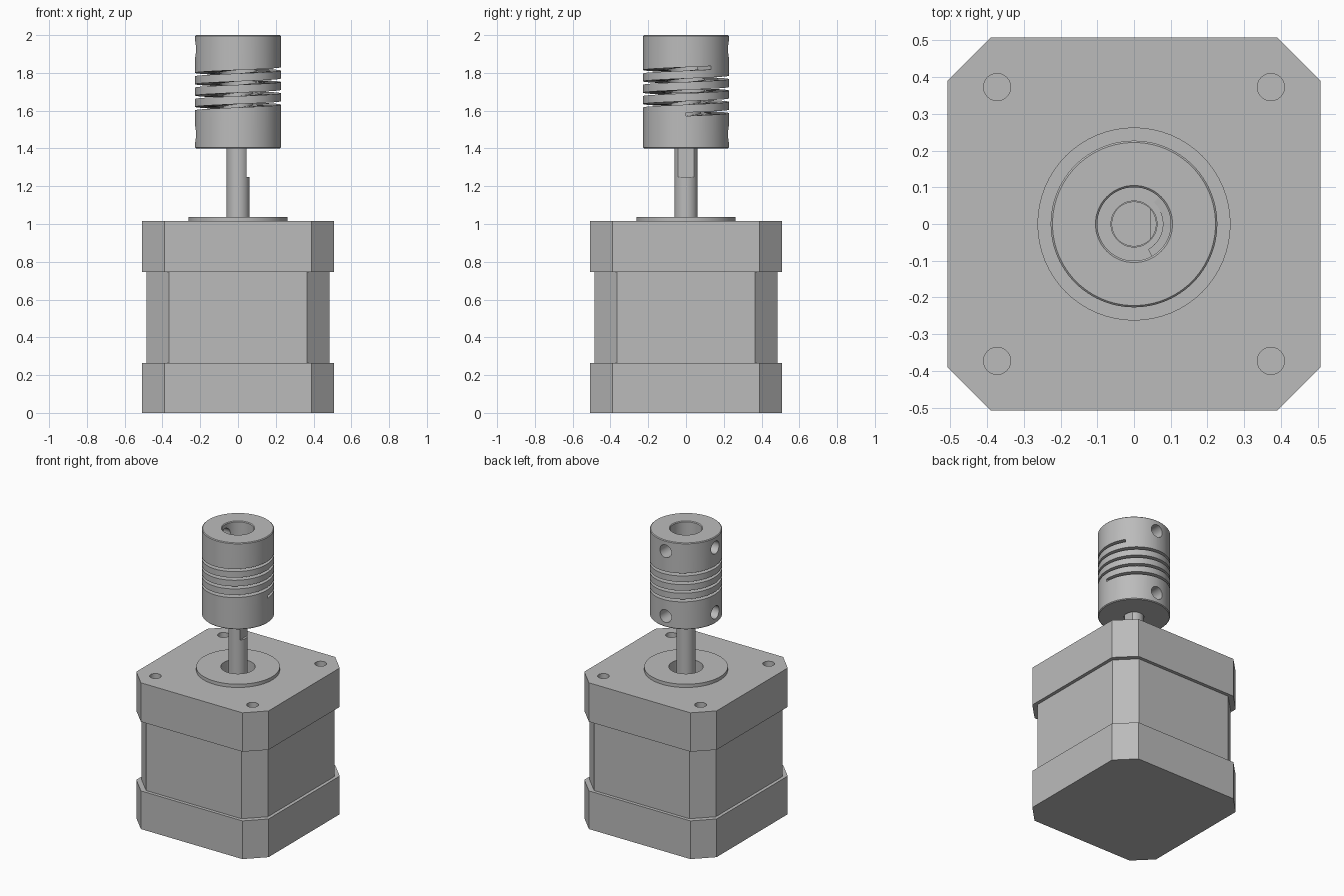
import bpy, bmesh, math
from mathutils import Matrix, Vector

cube = bpy.data.objects.get("Cube")
if cube:
    bpy.data.objects.remove(cube, do_unlink=True)

grey = bpy.data.materials.new("plain grey")
grey.use_nodes = True
grey.diffuse_color = (0.5, 0.5, 0.5, 1)
grey.node_tree.nodes["Principled BSDF"].inputs["Base Color"].default_value = (0.5, 0.5, 0.5, 1)


def finish(bm, name):
    bmesh.ops.recalc_face_normals(bm, faces=bm.faces)
    mesh = bpy.data.meshes.new(name)
    bm.to_mesh(mesh)
    bm.free()
    obj = bpy.data.objects.new(name, mesh)
    bpy.context.collection.objects.link(obj)
    mesh.materials.append(grey)
    return obj


def prism(name, half, flat, z0, z1):
    """Square block with chamfered corners."""
    bm = bmesh.new()
    corner = [(half, -flat), (half, flat)]
    verts = []
    for i in range(4):
        turn = Matrix.Rotation(i * math.pi / 2, 3, "Z")
        verts += [bm.verts.new(turn @ Vector((x, y, z0))) for x, y in corner]
    face = bm.faces.new(verts)
    top = bmesh.ops.extrude_face_region(bm, geom=[face])["geom"]
    moved = [v for v in top if isinstance(v, bmesh.types.BMVert)]
    bmesh.ops.translate(bm, verts=moved, vec=(0, 0, z1 - z0))
    return finish(bm, name)


def sweep(name, profile, steps, turns=1.0, rise=0.0):
    """Turn a closed (radius, height) profile about z, optionally as a helix."""
    closed = rise == 0
    bm = bmesh.new()
    rings = []
    for i in range(steps if closed else steps + 1):
        a = 2 * math.pi * turns * i / steps
        lift = rise * turns * i / steps
        rings.append([bm.verts.new((r * math.cos(a), r * math.sin(a), z + lift))
                      for r, z in profile])
    n = len(profile)
    for i in range(steps):
        a, b = rings[i], rings[(i + 1) % len(rings)]
        for j in range(n):
            k = (j + 1) % n
            if closed and profile[j][0] == 0 and profile[k][0] == 0:
                continue
            bm.faces.new((a[j], b[j], b[k], a[k]))
    if closed:
        bmesh.ops.remove_doubles(bm, verts=bm.verts, dist=1e-5)
    else:
        bm.faces.new(rings[0])
        bm.faces.new(rings[-1])
    return finish(bm, name)


def rod(radius, start, end, segments=32):
    """Cylindrical cutter between two points."""
    start, end = Vector(start), Vector(end)
    axis = end - start
    place = Matrix.Translation((start + end) / 2) @ axis.to_track_quat("Z", "Y").to_matrix().to_4x4()
    bm = bmesh.new()
    bmesh.ops.create_cone(bm, cap_ends=True, segments=segments, radius1=radius,
                          radius2=radius, depth=axis.length, matrix=place)
    return finish(bm, "cutter")


def cut(obj, cutters):
    for c in cutters:
        c.hide_render = True
        mod = obj.modifiers.new("cut", "BOOLEAN")
        mod.operation, mod.solver, mod.object = "DIFFERENCE", "EXACT", c
        bpy.context.view_layer.objects.active = obj
        bpy.ops.object.modifier_apply(modifier=mod.name)
        bpy.data.objects.remove(c, do_unlink=True)


def smooth(obj):
    bpy.ops.object.select_all(action="DESELECT")
    obj.select_set(True)
    bpy.context.view_layer.objects.active = obj
    bpy.ops.object.shade_smooth_by_angle(angle=math.radians(30))


# Motor body: two end caps and a slimmer core
prism("rear_cap", 0.508, 0.39, 0, 0.265)
prism("motor_core", 0.485, 0.366, 0.265, 0.745)
front_cap = prism("front_cap", 0.508, 0.39, 0.745, 1.015)

# Mounting holes and shaft opening
holes = [rod(0.037, (x, y, 0.9), (x, y, 1.1)) for x in (-0.373, 0.373) for y in (-0.373, 0.373)]
cut(front_cap, holes + [rod(0.108, (0, 0, 0.93), (0, 0, 1.1), 64)])
smooth(front_cap)

# Raised pilot ring
smooth(sweep("pilot_ring", [(0.108, 1.015), (0.263, 1.015), (0.263, 1.038), (0.108, 1.038)], 64))

# Shaft with a flat on its left side
shaft = sweep("shaft", [(0, 0.92), (0.061, 0.92), (0.061, 1.6), (0, 1.6)], 64)
bm = bmesh.new()
bmesh.ops.create_cube(bm, size=1, matrix=Matrix.Translation((0.545, 0, 1.75)))
cut(shaft, [finish(bm, "cutter")])
smooth(shaft)

# Flexible coupling: stepped bore, chamfered rims
R, wide, narrow, e = 0.227, 0.1, 0.0625, 0.005
coupling = sweep("coupling", [
    (narrow, 1.4), (R - e, 1.4), (R, 1.4 + e), (R, 2 - e), (R - e, 2),
    (wide + e, 2), (wide, 2 - e), (wide, 1.7), (narrow, 1.7)], 96)

# Spiral slot and set screw holes
slot = sweep("cutter", [(0.08, 1.572), (0.26, 1.572), (0.26, 1.59), (0.08, 1.59)],
             328, turns=4.1, rise=0.06)
screws = [rod(0.044, (0, 0, z), (x, y, z))
          for z in (1.475, 1.925) for x, y in ((0, 0.3), (-0.3, 0))]
cut(coupling, [slot] + screws)
smooth(coupling)
